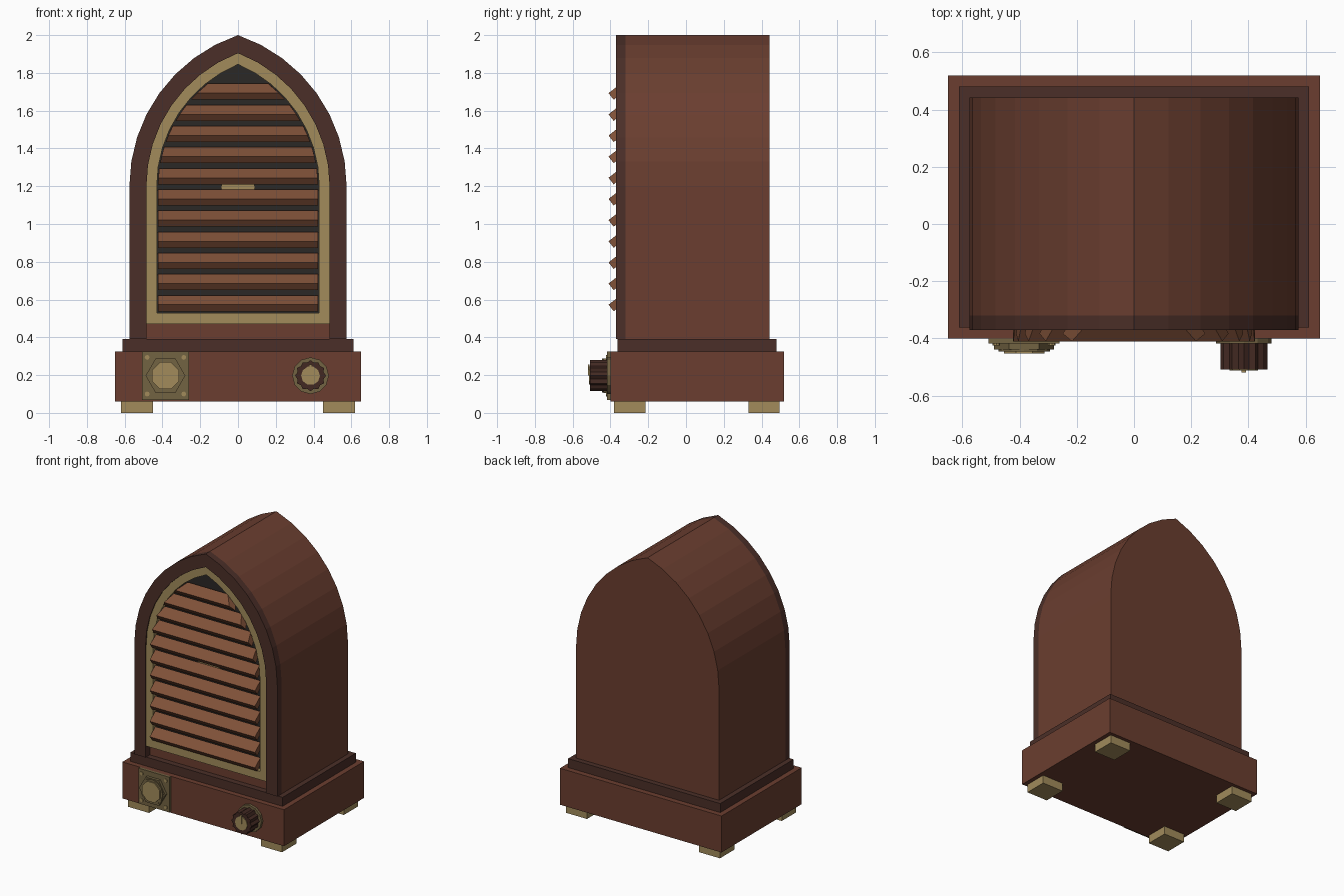
import bpy, bmesh
from math import sin, cos, acos, pi, sqrt, radians

if "Cube" in bpy.data.objects:
    bpy.data.objects.remove(bpy.data.objects["Cube"])


def mat(name, r, g, b):
    m = bpy.data.materials.new(name)
    m.diffuse_color = (r, g, b, 1)
    m.use_nodes = True
    m.node_tree.nodes["Principled BSDF"].inputs["Base Color"].default_value = m.diffuse_color
    return m


WOOD = mat("wood", .145, .048, .029)
TRIM = mat("dark_wood", .07, .028, .021)
SLAT = mat("slat_wood", .215, .082, .04)
BRASS = mat("brass", .36, .26, .105)
OLD = mat("aged_brass", .17, .125, .055)
CLOTH = mat("cloth", .024, .021, .019)
KNOB = mat("knob_brown", .055, .022, .016)


def make(name, verts, faces, m):
    me = bpy.data.meshes.new(name)
    me.from_pydata(verts, [], faces)
    bm = bmesh.new()
    bm.from_mesh(me)
    bmesh.ops.recalc_face_normals(bm, faces=bm.faces)
    bm.to_mesh(me)
    bm.free()
    me.materials.append(m)
    ob = bpy.data.objects.new(name, me)
    bpy.context.collection.objects.link(ob)
    return ob


def prism(name, pts, y0, y1, m):
    """Extrude an xz outline from y0 to y1."""
    n = len(pts)
    v = [(x, y, z) for y in (y0, y1) for x, z in pts]
    f = [tuple(range(n)), tuple(range(n, 2 * n))]
    f += [(i, (i + 1) % n, (i + 1) % n + n, i + n) for i in range(n)]
    return make(name, v, f, m)


def box(name, x0, x1, y0, y1, z0, z1, m):
    return prism(name, [(x0, z0), (x1, z0), (x1, z1), (x0, z1)], y0, y1, m)


def disc(name, cx, cz, r, y0, y1, sides, m, flute=1.0, turn=0.0):
    pts = []
    for i in range(sides):
        a = 2 * pi * i / sides + turn
        q = r * (flute if i % 2 else 1)
        pts.append((cx + q * cos(a), cz + q * sin(a)))
    return prism(name, pts, y0, y1, m)


def band(name, outer, inner, y0, y1, m, closed):
    """Frame between two matching outlines."""
    n = len(outer)
    v = [(x, y, z) for y in (y0, y1) for loop in (outer, inner) for x, z in loop]
    f = []
    for i in range(n if closed else n - 1):
        j = (i + 1) % n
        f += [(i, j, n + j, n + i), (2*n + i, 2*n + j, 3*n + j, 3*n + i),
              (i, j, 2*n + j, 2*n + i), (n + i, n + j, 3*n + j, 3*n + i)]
    if not closed:
        f += [(k, n + k, 3*n + k, 2*n + k) for k in (0, n - 1)]
    return make(name, v, f, m)


# Pointed arch made of two arcs, shared by the case, frame and slats
C, SPRING, STEPS = .269, 1.2, 8


def arch(half, bottom):
    R = half + C
    top = acos(C / R)
    right = [(R * cos(top * i / STEPS) - C, SPRING + R * sin(top * i / STEPS))
             for i in range(STEPS)]
    apex = (0, SPRING + R * sin(top))
    side = [(half, bottom)] + right
    return side + [apex] + [(-x, z) for x, z in reversed(side)]


def half_width(half, z):
    if z <= SPRING:
        return half
    return max(sqrt(max((half + C) ** 2 - (z - SPRING) ** 2, 0)) - C, .01)


# Base, step and feet
box("base", -.65, .65, -.4, .52, .06, .325, WOOD)
box("base_step", -.612, .612, -.362, .48, .325, .39, TRIM)
for sx in (-1, 1):
    for y, side in ((-.38, "front"), (.33, "back")):
        x0, x1 = sorted((sx * .45, sx * .62))
        box(side + "_foot", x0, x1, y, y + .165, 0, .06, BRASS)

# Case with its raised front surround and brass frame
prism("case", arch(.575, .39), -.32, .442, WOOD)
band("front_surround", arch(.575, .39), arch(.485, .39), -.37, -.32, TRIM, False)
band("grille_frame", arch(.485, .47), arch(.43, .53), -.362, -.318, BRASS, True)

# Cloth and speaker behind the slats
prism("speaker_cloth", arch(.432, .525), -.324, -.319, CLOTH)
disc("speaker_cone", 0, 1.195, .36, -.328, -.323, 32, CLOTH)
disc("speaker_cap", 0, 1.195, .09, -.338, -.327, 16, BRASS)

# Tilted slats whose ends follow the arch
tilt, wide, thick = radians(38), .081, .044
for i in range(11):
    zc = .58 + i * .112
    y0, z0 = -.41 + thick * sin(tilt), zc - .042
    section = []
    for a, b in ((0, 0), (wide, 0), (wide, thick), (0, thick)):
        section.append((y0 + a * cos(tilt) - b * sin(tilt),
                        z0 + a * sin(tilt) + b * cos(tilt)))
    v = [(s * half_width(.423, z), y, z) for s in (-1, 1) for y, z in section]
    f = [(0, 1, 2, 3), (4, 5, 6, 7)]
    f += [(k, (k + 1) % 4, (k + 1) % 4 + 4, k + 4) for k in range(4)]
    make("slat", v, f, SLAT)

# Badge plate with screws, hexagon and lens
bx, bz = -.384, .197
box("badge_plate", bx - .124, bx + .124, -.418, -.398, bz - .128, bz + .128, OLD)
for sx in (-1, 1):
    for sz in (-1, 1):
        disc("plate_screw", bx + sx * .097, bz + sz * .097, .013,
             -.424, -.416, 8, BRASS)
disc("badge_hexagon", bx, bz, .105, -.438, -.416, 6, OLD)
disc("badge_ring", bx, bz, .09, -.445, -.436, 12, OLD)
disc("badge_lens", bx, bz, .077, -.453, -.443, 8, BRASS, turn=pi / 8)

# Fluted control knob
kx = .384
disc("knob_plate", kx, bz, .097, -.418, -.398, 12, OLD)
disc("knob", kx, bz, .082, -.508, -.416, 24, KNOB, flute=.87)
disc("knob_cap", kx, bz, .05, -.513, -.506, 10, BRASS)
box("knob_pointer", kx - .008, kx + .008, -.52, -.51, bz, bz + .06, BRASS)
